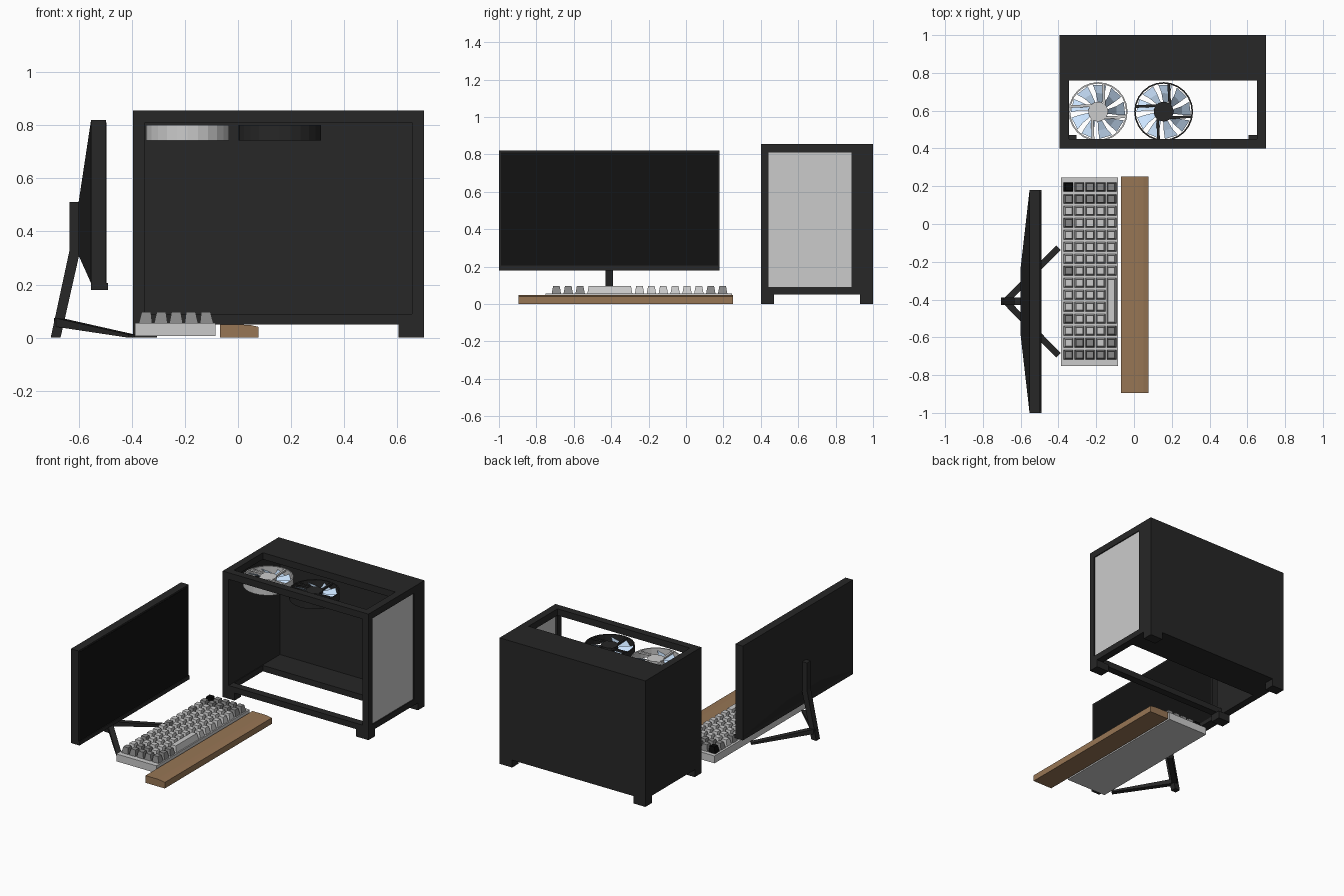
import bpy, bmesh
from math import sin, cos, pi
from mathutils import Vector

if "Cube" in bpy.data.objects:
    bpy.data.objects.remove(bpy.data.objects["Cube"])


def mat(name, r, g, b):
    m = bpy.data.materials.new(name)
    m.diffuse_color = (r, g, b, 1)
    m.use_nodes = True
    m.node_tree.nodes["Principled BSDF"].inputs["Base Color"].default_value = m.diffuse_color
    return m


DARK = mat("dark_metal", .02, .02, .02)
SCREEN = mat("screen_black", .006, .006, .006)
BLACK = mat("black_key", .003, .003, .003)
KEYGREY = mat("grey_key", .25, .25, .25)
WOOD = mat("wood", .31, .18, .09)
BLUE = mat("fan_blue", .6, .78, 1)


def finish(name, bm, m=None):
    bmesh.ops.recalc_face_normals(bm, faces=bm.faces)
    me = bpy.data.meshes.new(name)
    bm.to_mesh(me)
    bm.free()
    ob = bpy.data.objects.new(name, me)
    bpy.context.collection.objects.link(ob)
    if m:
        me.materials.append(m)
    return ob


def loft(bm, rings, closed=False):
    """Skin equal-length rings; cap the ends unless the loft is closed."""
    vs = [[bm.verts.new(p) for p in r] for r in rings]
    n = len(vs[0])
    pairs = list(zip(vs, vs[1:])) + ([(vs[-1], vs[0])] if closed else [])
    for a, b in pairs:
        for i in range(n):
            j = (i + 1) % n
            bm.faces.new((a[i], a[j], b[j], b[i]))
    if not closed:
        bm.faces.new(vs[0])
        bm.faces.new(vs[-1])


def rect_z(x0, x1, y0, y1, z):
    return [(x0, y0, z), (x1, y0, z), (x1, y1, z), (x0, y1, z)]


def rect_x(x, y0, y1, z0, z1):
    return [(x, y0, z0), (x, y1, z0), (x, y1, z1), (x, y0, z1)]


def box(name, x0, x1, y0, y1, z0, z1, m=None):
    bm = bmesh.new()
    loft(bm, [rect_z(x0, x1, y0, y1, z0), rect_z(x0, x1, y0, y1, z1)])
    return finish(name, bm, m)


def prism_y(name, prof, y0, y1, m=None):
    bm = bmesh.new()
    loft(bm, [[(x, y, z) for x, z in prof] for y in (y0, y1)])
    return finish(name, bm, m)


# --- computer case: top and bottom panels with a rectangular opening ---
for name, z0, z1 in (("case_top", .81, .855), ("case_bottom", .05, .09)):
    bm = bmesh.new()
    o, i = (-.395, .7, .4, 1.0), (-.345, .65, .45, .76)
    loft(bm, [rect_z(*o, z0), rect_z(*o, z1), rect_z(*i, z1), rect_z(*i, z0)], True)
    finish(name, bm, DARK)
box("case_back_wall", -.395, .7, .95, 1.0, .09, .81, DARK)
box("case_left_wall", -.395, -.35, .4, .95, .09, .81, DARK)
box("case_right_front_post", .655, .7, .4, .44, .09, .81, DARK)
box("case_right_rear_strip", .655, .7, .885, .95, .09, .81, DARK)
box("case_side_panel", .67, .693, .44, .885, .09, .81)
for x0, x1 in ((-.395, -.305), (.605, .7)):
    for y0, y1 in ((.4, .47), (.93, 1.0)):
        box("case_foot", x0, x1, y0, y1, 0, .05, DARK)


# --- case fans ---
def fan(name, cx, cy, m):
    R, N, z0, z1 = .156, 24, .742, .80

    def circle(r, z):
        return [(cx + r * cos(2 * pi * k / N), cy + r * sin(2 * pi * k / N), z) for k in range(N)]

    bm = bmesh.new()
    loft(bm, [circle(R, z0), circle(R, z1), circle(R - .008, z1), circle(R - .008, z0)], True)
    loft(bm, [circle(.052, z0 + .004), circle(.052, z1)])
    # four struts, tangent to the hub
    for k in range(4):
        a = k * pi / 2 + .05
        d, t = Vector((cos(a), sin(a), 0)), Vector((-sin(a), cos(a), 0))
        c = Vector((cx, cy, 0)) - t * .034
        rings = []
        for z in (z1 - .012, z1):
            up = Vector((0, 0, z))
            rings.append([c + d * r + t * s + up for r, s in
                          ((.035, -.007), (.148, -.007), (.148, .007), (.035, .007))])
        loft(bm, rings)
    finish(name + "_frame", bm, m)
    # pitched blades
    bm = bmesh.new()
    for k in range(9):
        rings = []
        for r, w, sweep in ((.048, .23, 0), (.1, .23, .06), (.145, .25, .12)):
            a = 2 * pi * k / 9 + sweep
            rings.append([(cx + r * cos(a + s * w), cy + r * sin(a + s * w), .766 + s * .016 + h)
                          for s, h in ((-1, 0), (1, 0), (1, .003), (-1, .003))])
        loft(bm, rings)
    finish(name + "_blades", bm, BLUE)


fan("left_fan", -.19, .595, None)
fan("right_fan", .157, .595, DARK)

# --- monitor: slab with a tapered back, facing +x ---
YC = -.41
bm = bmesh.new()
loft(bm, [rect_x(-.60, -.59, -.23, .31, .51), rect_x(-.553, -1.0, .18, .205, .82),
          rect_x(-.497, -1.0, .18, .205, .82)])
finish("monitor_body", bm, DARK)
box("monitor_chin", -.553, -.49, -1.0, .18, .18, .205, DARK)
box("monitor_screen", -.498, -.495, -.99, .17, .205, .81, SCREEN)

# --- monitor stand ---
prism_y("stand_neck", [(-.595, .51), (-.635, .51), (-.635, .325), (-.705, 0), (-.668, 0), (-.598, .31)],
        YC - .02, YC + .02, DARK)
for side in (1, -1):
    bm = bmesh.new()
    rings = []
    for x, off, zb, zt in ((-.68, 0, .042, .075), (-.40, .285, 0, .012)):
        rings.append([(x + s * .012, YC + side * (off - s * .012), z)
                      for s, z in ((-1, zb), (1, zb), (1, zt), (-1, zt))])
    loft(bm, rings)
    finish("stand_leg", bm, DARK)

# --- keyboard ---
box("keyboard_base", -.387, -.085, -.752, .247, .006, .056)
tilts = (.003, .002, 0, -.002, -.003)


def keycap(row, first, last, m):
    x = -.348 + row * .0575
    ya, yb = .196 - last * .0635, .196 - first * .0635
    bm = bmesh.new()
    rings = []
    for inset, z, t in ((.025, .056, 0), (.0175, .097, tilts[row])):
        rings.append(rect_z(x - inset + t, x + inset + t, ya - inset, yb + inset, z))
    loft(bm, rings)
    finish("keycap", bm, m)


for row in range(5):
    for i in range(15):
        if row == 4 and 8 <= i <= 11:
            continue
        edge = i in (0, 1, 14) or (row == 4 and i > 11) or (row in (1, 2) and i == 13)
        func = row == 0 and i % 4 == 3
        keycap(row, i, i, BLACK if row == i == 0 else KEYGREY if edge or func else None)
keycap(4, 8, 11, None)   # space bar

# --- wrist rest ---
prism_y("wrist_rest", [(-.068, 0), (.077, 0), (.077, .041), (.05, .047), (.02, .049), (-.068, .049)],
        -.895, .252, WOOD)
